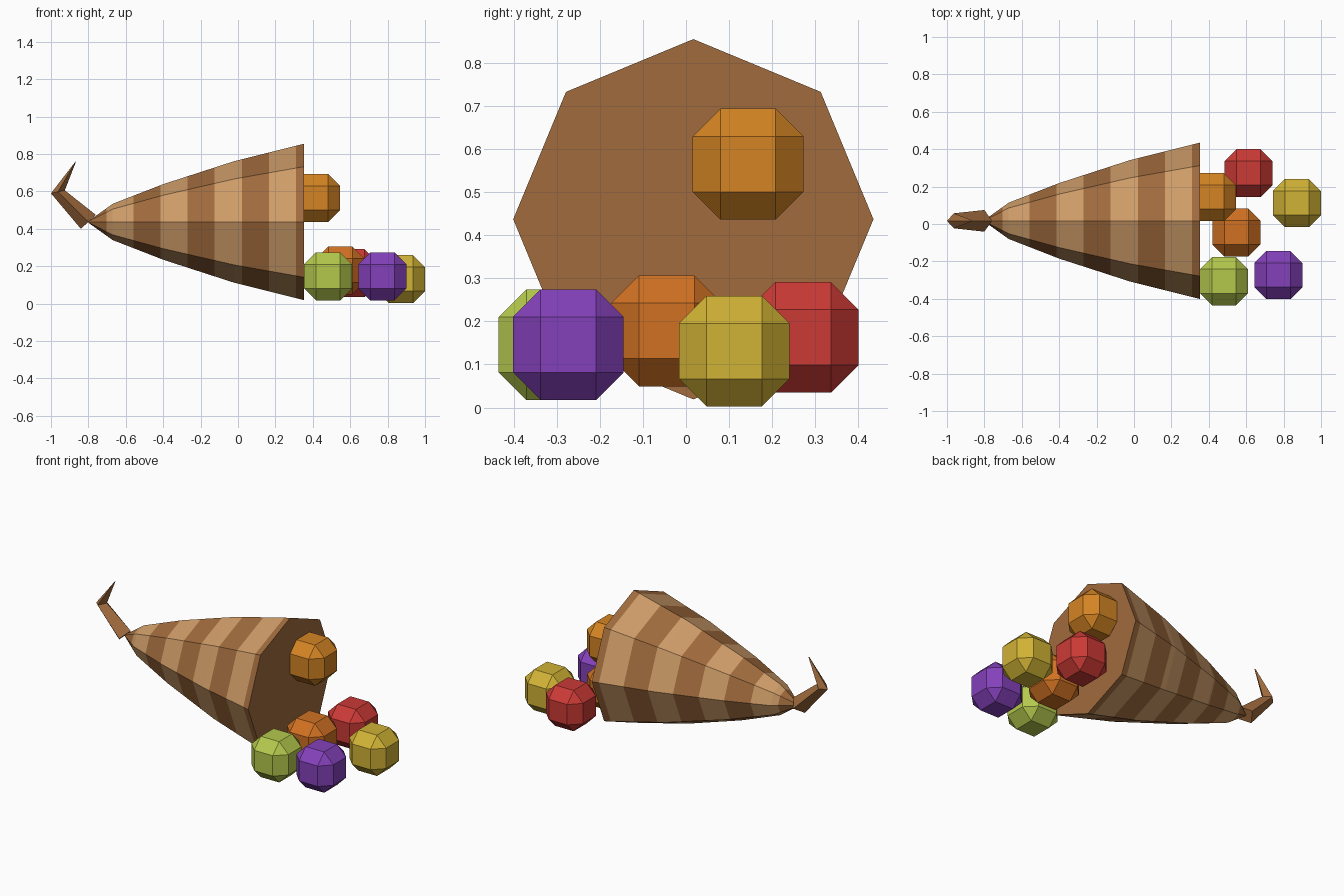
import bpy
import bmesh
from math import sin, cos, pi, floor
from mathutils import Vector

if "Cube" in bpy.data.objects:
    bpy.data.objects.remove(bpy.data.objects["Cube"], do_unlink=True)


def material(name, *srgb):
    """Flat material from 0-255 display values."""
    lin = [((c / 255 + 0.055) / 1.055) ** 2.4 for c in srgb] + [1]
    m = bpy.data.materials.new(name)
    m.use_nodes = True
    m.diffuse_color = lin
    bsdf = next(n for n in m.node_tree.nodes if n.type == 'BSDF_PRINCIPLED')
    bsdf.inputs["Base Color"].default_value = lin
    bsdf.inputs["Roughness"].default_value = 0.9
    return m


def finish(name, bm, mats):
    bmesh.ops.recalc_face_normals(bm, faces=bm.faces)
    mesh = bpy.data.meshes.new(name)
    bm.to_mesh(mesh)
    bm.free()
    for m in mats:
        mesh.materials.append(m)
    ob = bpy.data.objects.new(name, mesh)
    bpy.context.collection.objects.link(ob)
    return ob


def loft(rings):
    """Skin equal-length rings of points and cap both ends."""
    bm = bmesh.new()
    loops = [[bm.verts.new(p) for p in ring] for ring in rings]
    n = len(loops[0])
    for a, b in zip(loops, loops[1:]):
        for i in range(n):
            j = (i + 1) % n
            bm.faces.new((a[i], a[j], b[j], b[i]))
    bm.faces.new(loops[0])
    bm.faces.new(loops[-1])
    return bm


brown = material("wicker_brown", 160, 107, 61)
tan = material("wicker_tan", 206, 156, 104)

# Horn: eight-sided basket along x, with extra rings at the stripe borders
AXIS_Y, AXIS_Z = 0.017, 0.437
RIM, STRIPE, FIRST = 0.352, 0.1448, 0.31
profile = [(-0.8, 0.004), (-0.67, 0.097), (-0.4, 0.202), (-0.02, 0.325), (RIM, 0.418)]


def radius(x):
    for (x0, r0), (x1, r1) in zip(profile, profile[1:]):
        if x <= x1:
            return r0 + (r1 - r0) * (x - x0) / (x1 - x0)
    return profile[-1][1]


stations = sorted([x for x, r in profile] + [FIRST - STRIPE * k for k in range(8)])
rings = [[(x, AXIS_Y + radius(x) * sin(i * pi / 4), AXIS_Z + radius(x) * cos(i * pi / 4))
          for i in range(8)] for x in stations]
bm = loft(rings)
for f in bm.faces:
    stripe = floor((f.calc_center_median().x - FIRST) / STRIPE)
    f.material_index = stripe % 2
finish("horn_basket", bm, [brown, tan])

# Stem: bent four-sided tail, each ring given by centre, in-plane half axis, half width
tail = [((-0.8, 0.4375), (0.04, 0.0375), 0.058),
        ((-0.963, 0.598), (0.037, 0.008), 0.04),
        ((-0.869, 0.758), (0.003, 0.002), 0.004)]
rings = []
for (cx, cz), (ax, az), w in tail:
    c = Vector((cx, AXIS_Y, cz))
    u, v = Vector((ax, 0, az)), Vector((0, w, 0))
    rings.append([c + u, c + v, c - u, c - v])
finish("curled_stem", loft(rings), [brown])

# Fruit: chamfered cubes
SIZE = 0.257
fruits = [
    ("upper_orange", (212, 132, 35), (0.417, 0.144, 0.565)),
    ("lower_orange", (208, 113, 34), (0.547, -0.045, 0.178)),
    ("red", (203, 58, 53), (0.612, 0.272, 0.163)),
    ("yellow", (208, 178, 53), (0.871, 0.112, 0.131)),
    ("purple", (132, 65, 186), (0.772, -0.273, 0.146)),
    ("green", (180, 200, 76), (0.482, -0.306, 0.146)),
]
for name, colour, place in fruits:
    bm = bmesh.new()
    bmesh.ops.create_cube(bm, size=SIZE)
    bmesh.ops.bevel(bm, geom=bm.edges[:], offset=SIZE / 4, segments=1,
                    affect='EDGES', profile=0.5)
    ob = finish(name + "_fruit", bm, [material(name + "_skin", *colour)])
    ob.location = place
